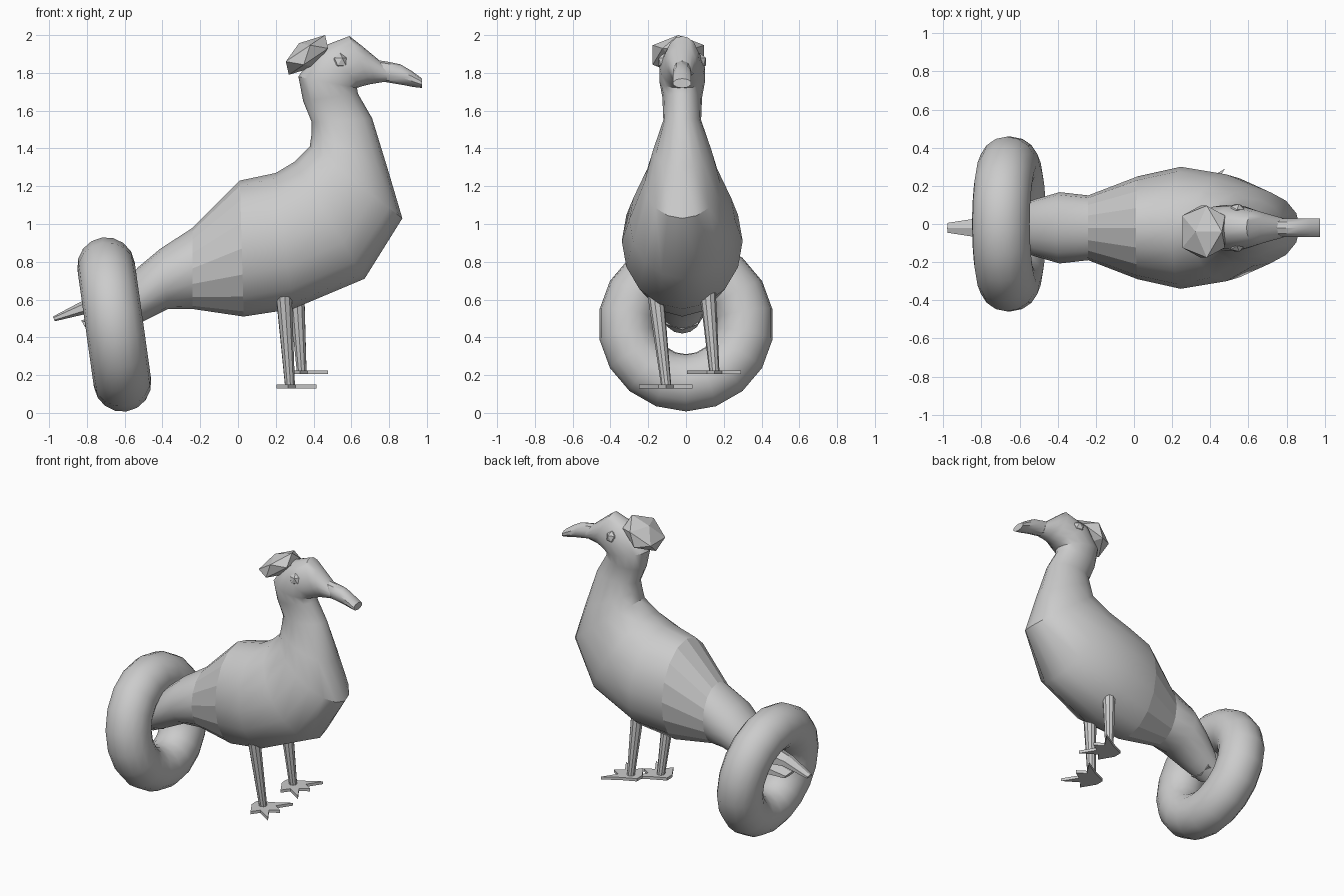
import bpy, bmesh, math
from mathutils import Vector, Matrix

if "Cube" in bpy.data.objects:
    bpy.data.objects.remove(bpy.data.objects["Cube"])

Y0 = -0.02  # centre line of the bird


def finish(bm, name, angle=35, smooth=True):
    bmesh.ops.recalc_face_normals(bm, faces=bm.faces)
    me = bpy.data.meshes.new(name)
    bm.to_mesh(me)
    bm.free()
    ob = bpy.data.objects.new(name, me)
    bpy.context.collection.objects.link(ob)
    if smooth:
        bpy.ops.object.select_all(action='DESELECT')
        ob.select_set(True)
        bpy.context.view_layer.objects.active = ob
        bpy.ops.object.shade_smooth_by_angle(angle=math.radians(angle))
    return ob


def loft(name, sections, sides=16, angle=35, smooth=True, flat_bands=()):
    """sections: (top x, top z, bottom x, bottom z, half width)"""
    bm = bmesh.new()
    rings = []
    for tx, tz, bx, bz, w in sections:
        t, b = Vector((tx, Y0, tz)), Vector((bx, Y0, bz))
        c, up = (t + b) / 2, (t - b) / 2
        ring = []
        for i in range(sides):
            a = 2 * math.pi * i / sides
            ring.append(bm.verts.new(c + up * math.cos(a) + Vector((0, w * math.sin(a), 0))))
        rings.append(ring)
    for r, s in zip(rings, rings[1:]):
        for i in range(sides):
            j = (i + 1) % sides
            bm.faces.new((r[i], r[j], s[j], s[i]))
    bm.faces.new(rings[0])
    bm.faces.new(rings[-1])
    ob = finish(bm, name, angle, smooth)
    for band in flat_bands:
        for i in range(sides):
            ob.data.polygons[band * sides + i].use_smooth = False
    return ob


# Body, neck and head as one skin
loft("body", [
    (-0.62, 0.66, -0.64, 0.42, 0.11),
    (-0.53, 0.77, -0.51, 0.48, 0.15),
    (-0.41, 0.87, -0.37, 0.55, 0.187),
    (-0.24, 0.98, -0.24, 0.55, 0.17),
    (0.01, 1.23, 0.03, 0.51, 0.27),
    (0.20, 1.27, 0.29, 0.55, 0.32),
    (0.30, 1.33, 0.67, 0.71, 0.28),
    (0.38, 1.41, 0.87, 1.03, 0.20),
    (0.39, 1.48, 0.79, 1.30, 0.155),
    (0.39, 1.54, 0.71, 1.56, 0.10),
    (0.345, 1.65, 0.635, 1.69, 0.105),
    (0.32, 1.78, 0.63, 1.72, 0.12),
    (0.42, 1.93, 0.66, 1.73, 0.12),
    (0.59, 1.995, 0.70, 1.74, 0.09),
    (0.66, 1.94, 0.73, 1.745, 0.075),
    (0.78, 1.84, 0.79, 1.755, 0.05),
], flat_bands=(3,))

# Beak
loft("beak", [
    (0.72, 1.87, 0.73, 1.76, 0.05),
    (0.79, 1.86, 0.79, 1.75, 0.05),
    (0.86, 1.845, 0.88, 1.735, 0.05),
    (0.92, 1.81, 0.93, 1.725, 0.05),
    (0.975, 1.77, 0.975, 1.72, 0.05),
], sides=10)

# Tail feathers
loft("tail_feather_upper", [
    (-0.58, 0.67, -0.58, 0.50, 0.10),
    (-0.81, 0.60, -0.80, 0.525, 0.06),
    (-0.98, 0.51, -0.97, 0.485, 0.03),
], sides=6, smooth=False)
loft("tail_feather_lower", [
    (-0.58, 0.56, -0.58, 0.44, 0.10),
    (-0.83, 0.49, -0.81, 0.455, 0.07),
], sides=6, smooth=False)

# Swim ring round the tail
bm = bmesh.new()
SEG, TUBE, R, r = 18, 16, 0.312, 0.153
grid = []
for i in range(SEG):
    a = 2 * math.pi * i / SEG
    row = []
    for j in range(TUBE):
        b = 2 * math.pi * j / TUBE
        d = R + r * math.cos(b)
        row.append(bm.verts.new((r * math.sin(b), d * math.sin(a), d * math.cos(a))))
    grid.append(row)
for i in range(SEG):
    for j in range(TUBE):
        p, q, k = grid[i], grid[(i + 1) % SEG], (j + 1) % TUBE
        bm.faces.new((p[j], q[j], q[k], p[k]))
ring = finish(bm, "swim_ring", 60)
ring.matrix_world = Matrix.Translation((-0.655, 0, 0.468)) @ Matrix.Rotation(math.radians(-8), 4, 'Y')


# Faceted blobs: hat, hat bead and eyes
def blob(name, loc, scale, tilt=0.0, sub=1):
    bm = bmesh.new()
    m = Matrix.Translation(loc) @ Matrix.Rotation(math.radians(tilt), 4, 'Y') @ Matrix.Diagonal((*scale, 1))
    bmesh.ops.create_icosphere(bm, subdivisions=sub, radius=1, matrix=m)
    return finish(bm, name, smooth=False)


blob("hat", (0.365, -0.04, 1.895), (0.155, 0.16, 0.075), -34)
blob("hat_bead", (0.345, -0.06, 1.92), (0.028, 0.028, 0.028))
for side, label in ((-1, "right"), (1, "left")):
    blob(label + "_eye", (0.54, Y0 + side * 0.095, 1.86), (0.043, 0.035, 0.045))


# Legs and webbed feet
FOOT = [(-0.07, -0.03), (-0.01, -0.13), (0.03, -0.075), (0.14, -0.145), (0.075, -0.04),
        (0.135, 0.0), (0.075, 0.04), (0.14, 0.14), (0.03, 0.075), (-0.07, 0.03)]


def leg(label, top, ankle):
    top, ankle = Vector(top), Vector(ankle)
    bm = bmesh.new()
    d = top - ankle
    m = Matrix.Translation((top + ankle) / 2) @ d.to_track_quat('Z', 'Y').to_matrix().to_4x4()
    bmesh.ops.create_cone(bm, cap_ends=True, segments=10, radius1=0.027, radius2=0.043,
                          depth=d.length, matrix=m)
    finish(bm, label + "_leg")
    bm = bmesh.new()
    f = bm.faces.new([bm.verts.new((ankle.x + x, ankle.y + y, ankle.z - 0.015)) for x, y in FOOT])
    ext = bmesh.ops.extrude_face_region(bm, geom=[f])
    verts = [v for v in ext["geom"] if isinstance(v, bmesh.types.BMVert)]
    bmesh.ops.translate(bm, verts=verts, vec=(0, 0, 0.02))
    finish(bm, label + "_foot", smooth=False)


leg("right", (0.243, -0.16, 0.62), (0.275, -0.105, 0.145))
leg("left", (0.31, 0.115, 0.64), (0.337, 0.15, 0.22))
